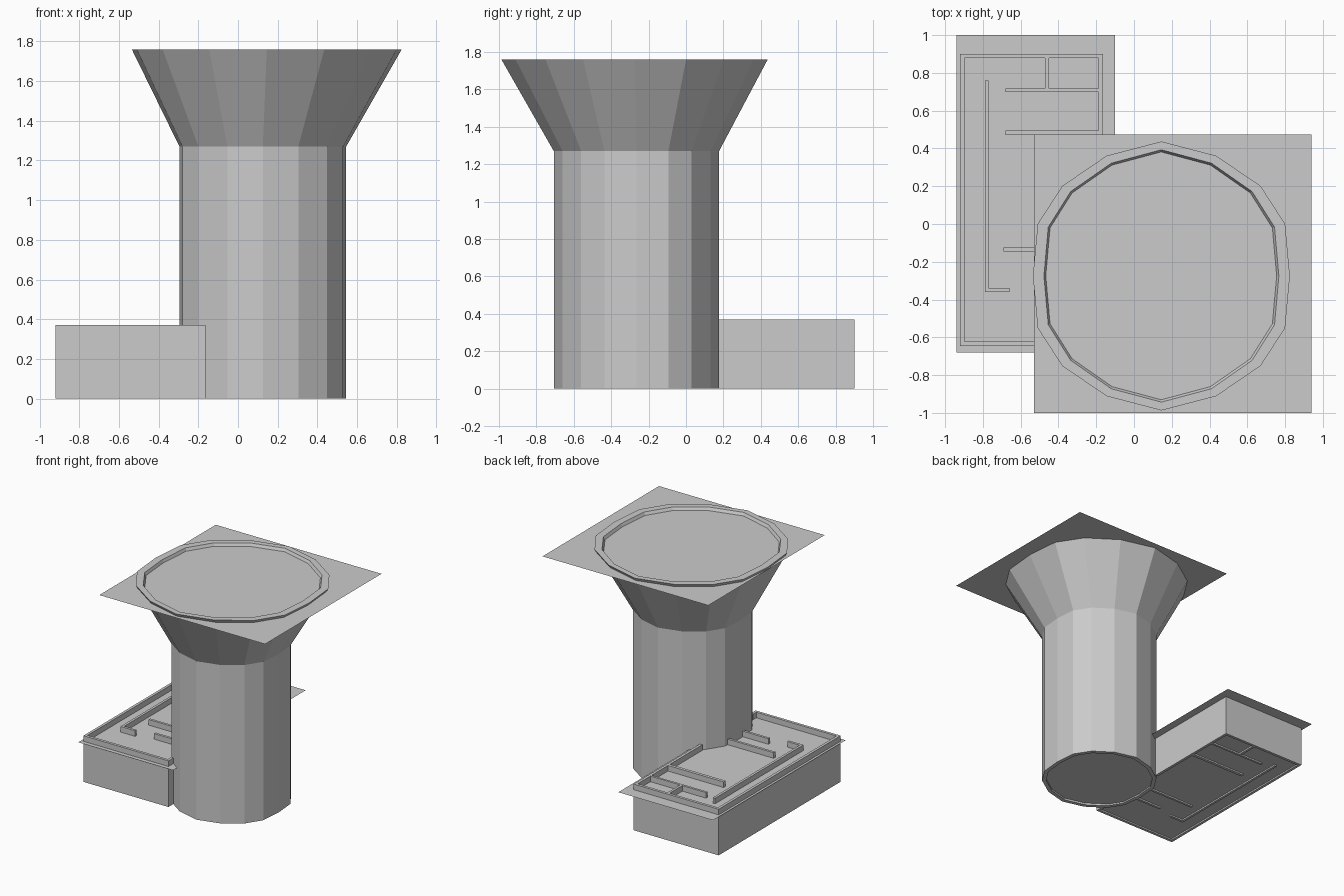
import bpy, bmesh

cube = bpy.data.objects.get("Cube")
if cube:
    bpy.data.objects.remove(cube, do_unlink=True)

grey = bpy.data.materials.new("light_grey")
grey.use_nodes = True
COLOUR = (0.6, 0.6, 0.6, 1)
grey.diffuse_color = COLOUR
grey.node_tree.nodes["Principled BSDF"].inputs["Base Color"].default_value = COLOUR


def finish(name, bm, fix_normals=True):
    if fix_normals:
        bmesh.ops.recalc_face_normals(bm, faces=bm.faces)
    mesh = bpy.data.meshes.new(name)
    bm.to_mesh(mesh)
    bm.free()
    mesh.materials.append(grey)
    obj = bpy.data.objects.new(name, mesh)
    bpy.context.collection.objects.link(obj)
    return obj


def sheet(name, x0, x1, y0, y1, z):
    bm = bmesh.new()
    bm.faces.new([bm.verts.new((x, y, z)) for x, y in
                  ((x0, y0), (x1, y0), (x1, y1), (x0, y1))])
    finish(name, bm, False)


def wall(name, x0, x1, y0, y1):
    bm = bmesh.new()
    bmesh.ops.create_cube(bm, size=1)
    for v in bm.verts:
        v.co = (x1 if v.co.x > 0 else x0, y1 if v.co.y > 0 else y0,
                WALL_TOP if v.co.z > 0 else 0)
    finish(name, bm)


# Sixteen-sided outline, one quarter mirrored to all four
QUARTER = [(1, 0), (0.963, 0.387), (0.772, 0.669), (0.426, 0.894)]
half = QUARTER + [(0, 1)] + [(-x, y) for x, y in reversed(QUARTER)]
OUTLINE = half + [(-x, -y) for x, y in half[1:-1]]


def ring(bm, cx, cy, rx, ry, z):
    return [bm.verts.new((cx + x * rx, cy + y * ry, z)) for x, y in OUTLINE]


# Tower shell: straight shaft with flared head, closed through its inner side
COL = (0.125, -0.265)
HEAD = (0.145, -0.275)
bm = bmesh.new()
rings = [ring(bm, *args) for args in (
    (*COL, 0.39, 0.41, 0),
    (*COL, 0.42, 0.442, 0),
    (*COL, 0.42, 0.442, 1.27),
    (*HEAD, 0.68, 0.712, 1.76),
    (*HEAD, 0.622, 0.668, 1.76),
    (*COL, 0.39, 0.41, 1.27))]
for a, b in zip(rings, rings[1:] + rings[:1]):
    for i in range(len(a)):
        j = (i + 1) % len(a)
        bm.faces.new((a[i], a[j], b[j], b[i]))
finish("tower_shell", bm)

# Tower floor
bm = bmesh.new()
bm.faces.new(ring(bm, *COL, 0.4, 0.42, 0.015))
finish("tower_floor", bm, False)

# Ceiling and floor sheets
sheet("tower_ceiling", -0.53, 0.94, -1, 0.475, 1.737)
sheet("annex_ceiling", -0.94, -0.10, -0.68, 1, 0.325)
sheet("annex_floor", -0.91, -0.175, -0.635, 0.89, 0.012)

# Annex outer walls
WALL_TOP = 0.37
T = 0.022
X0, X1, Y0, Y1 = -0.92, -0.165, -0.645, 0.9
wall("annex_right_wall", X0, X0 + T, Y0, Y1)
wall("annex_back_wall", X0, X1, Y1 - T, Y1)
wall("annex_front_wall", X0, X1, Y0, Y0 + T)
wall("annex_left_wall", X1 - T, X1, 0.06, Y1)
wall("annex_left_wall_end", X1 - T, X1, Y0, -0.58)

# Annex inner partitions
wall("partition_rear", -0.68, X1, 0.70, 0.718)
wall("partition_middle", -0.68, X1, 0.47, 0.495)
wall("partition_rear_divider", -0.47, -0.45, 0.71, Y1)
wall("corridor_wall", -0.79, -0.77, -0.36, 0.76)
wall("corridor_wall_return", -0.79, -0.66, -0.36, -0.34)
wall("partition_tower_rear", -0.69, -0.26, -0.145, -0.125)
wall("partition_tower_front", -0.52, -0.26, -0.32, -0.30)
